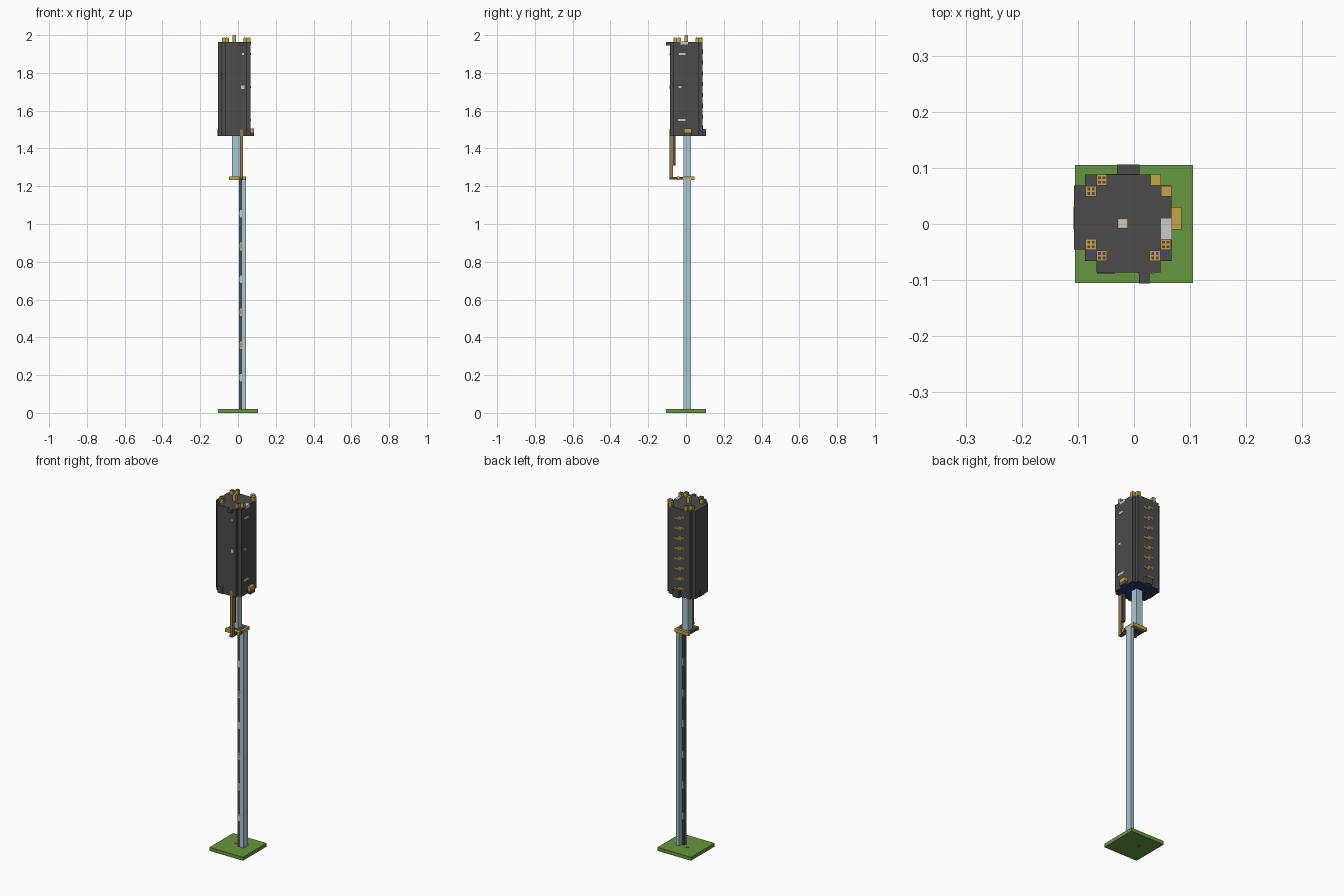
import bpy, bmesh

cube = bpy.data.objects.get("Cube")
if cube:
    bpy.data.objects.remove(cube)


def material(name, rgb):
    m = bpy.data.materials.new(name)
    m.use_nodes = True
    m.diffuse_color = (*rgb, 1)
    m.node_tree.nodes["Principled BSDF"].inputs["Base Color"].default_value = (*rgb, 1)
    return m


DARK = material("charcoal", (0.07, 0.07, 0.07))
GOLD = material("gold", (0.58, 0.37, 0.06))
BRONZE = material("bronze", (0.34, 0.2, 0.05))
GREEN = material("grass green", (0.13, 0.31, 0.05))
BLUE = material("pale blue", (0.4, 0.58, 0.65))
NAVY = material("navy", (0.02, 0.035, 0.18))
LIGHT = material("light grey", (0.6, 0.6, 0.6))
ORANGE = material("orange", (0.6, 0.24, 0.1))
BROWN = material("brown", (0.22, 0.1, 0.05))


def finish(name, bm, mats):
    bmesh.ops.recalc_face_normals(bm, faces=bm.faces)
    mesh = bpy.data.meshes.new(name)
    bm.to_mesh(mesh)
    bm.free()
    for m in mats:
        mesh.materials.append(m)
    ob = bpy.data.objects.new(name, mesh)
    bpy.context.collection.objects.link(ob)
    return ob


def prism(name, outline, low, high, mats):
    """Extrude a plan outline; the underside takes the last material."""
    bm = bmesh.new()
    face = bm.faces.new([bm.verts.new((x, y, low)) for x, y in outline])
    geom = bmesh.ops.extrude_face_region(bm, geom=[face], use_keep_orig=True)["geom"]
    for v in geom:
        if isinstance(v, bmesh.types.BMVert):
            v.co.z = high
    for f in bm.faces:
        if f.calc_center_median().z < low + 0.001:
            f.material_index = len(mats) - 1
    return finish(name, bm, mats)


def box(name, mat, x, y, z):
    """Box from (low, high) ranges on each axis."""
    bm = bmesh.new()
    bmesh.ops.create_cube(bm, size=1)
    for v in bm.verts:
        for i, (lo, hi) in enumerate((x, y, z)):
            v.co[i] = hi if v.co[i] > 0 else lo
    return finish(name, bm, [mat])


# Ground slab with a bare patch beside the pole
box("base", GREEN, (-0.105, 0.105), (-0.105, 0.105), (0, 0.02))
box("bare_patch", BROWN, (-0.03, -0.012), (0.007, 0.025), (-0.0005, 0.021))

# L-shaped pole with a dark cable column in its front right corner
prism("pole", [(0.022, -0.012), (0.043, -0.012), (0.043, 0.027), (0.024, 0.027),
               (0.024, 0.007), (0.022, 0.007)], 0.02, 1.24, [BLUE])
box("cable_column", DARK, (0.007, 0.022), (-0.011, 0.006), (0.02, 1.24))
box("pole_edge", BLUE, (0.004, 0.008), (-0.012, -0.004), (0.02, 1.24))
for i in range(6):
    z = 0.185 + i * 0.174
    mat = ORANGE if i in (1, 2, 4) else LIGHT
    box(f"front_clip_{i}", BLUE, (0.01, 0.02), (-0.0125, -0.01), (z - 0.02, z + 0.02))
    box(f"clip_centre_{i}", mat, (0.009, 0.021), (-0.0135, -0.011), (z - 0.012, z + 0.012))
    box(f"back_clip_{i}", BLUE, (0.009, 0.02), (0.004, 0.0075), (z - 0.02, z + 0.02))

# Bracket, arm and upright between pole and lamp
box("bracket_plate", DARK, (-0.046, 0.04), (-0.045, 0.043), (1.235, 1.25))
for i, y in enumerate((-0.047, 0.032)):
    box(f"bracket_edge_{i}", GOLD, (-0.048, 0.041), (y, y + 0.013), (1.233, 1.252))
box("bracket_side", GOLD, (0.032, 0.042), (-0.015, 0.035), (1.234, 1.251))
box("bracket_arm", DARK, (0.008, 0.027), (-0.088, -0.02), (1.235, 1.25))
box("upright", BRONZE, (0.01, 0.027), (-0.088, -0.07), (1.24, 1.5))
box("upright_backing", DARK, (0.01, 0.027), (-0.07, -0.055), (1.31, 1.47))
box("neck", BLUE, (-0.032, 0.007), (-0.012, 0.026), (1.245, 1.475))

# Stepped eight-sided lamp housing with navy underside
prism("lamp_housing", [
    (-0.107, -0.045), (-0.087, -0.045), (-0.087, -0.066), (-0.067, -0.066),
    (-0.067, -0.086), (0.047, -0.086), (0.047, -0.066), (0.067, -0.066),
    (0.067, 0.069), (0.048, 0.069), (0.048, 0.088), (-0.087, 0.088),
    (-0.087, 0.069), (-0.107, 0.069)], 1.467, 1.963, [DARK, NAVY])

# Corner caps in stepped pairs, most of them studded on top
corners = [("front_right", -0.067, -0.046, 1, True), ("front_left", 0.047, -0.046, -1, True),
           ("back_left", 0.048, 0.069, -1, False), ("back_right", -0.067, 0.069, 1, True)]
for name, x, y, s, studded in corners:
    inner = y if y > 0 else y - 0.02
    outer = y - 0.02 if y > 0 else y
    for part, side, y0 in (("inner", s, inner), ("outer", -s, outer)):
        x0 = min(x, x + side * 0.019)
        box(f"{name}_cap_{part}", GOLD, (x0, x0 + 0.019), (y0, y0 + 0.019), (1.955, 1.986))
        if studded:
            for i in range(4):
                u, v = x0 + 0.003 + i % 2 * 0.008, y0 + 0.003 + i // 2 * 0.008
                box(f"{name}_{part}_stud_{i}", DARK, (u, u + 0.005), (v, v + 0.005), (1.985, 1.987))
box("centre_rod", GOLD, (-0.029, -0.011), (-0.008, 0.01), (1.95, 1.999))
box("centre_rod_top", LIGHT, (-0.027, -0.013), (-0.006, 0.008), (1.998, 2.0))

# Bottom feet and top hook
box("back_foot", DARK, (-0.03, 0.01), (0.08, 0.106), (1.465, 1.503))
box("left_foot", DARK, (0.06, 0.085), (-0.01, 0.03), (1.465, 1.485))
box("left_foot_cap", GOLD, (0.06, 0.085), (-0.01, 0.03), (1.485, 1.505))
box("right_foot", DARK, (-0.108, -0.07), (-0.01, 0.03), (1.465, 1.503))
box("front_foot", DARK, (-0.066, -0.035), (-0.088, -0.07), (1.465, 1.503))
box("top_hook", DARK, (0.009, 0.028), (-0.106, -0.08), (1.945, 1.963))

# Light plates on the left, top and front walls
for i, (y, w, z) in enumerate(((-0.02, 0.034, 1.9), (-0.032, 0.014, 1.725), (-0.022, 0.04, 1.55))):
    box(f"side_plate_{i}", LIGHT, (0.065, 0.068), (y - w / 2, y + w / 2), (z - 0.006, z + 0.006))
box("top_plate", LIGHT, (0.048, 0.068), (-0.028, 0.01), (1.95, 1.965))
for z, r in ((1.725, 0.009), (1.9, 0.005)):
    box("front_plate", LIGHT, (0.026 - r, 0.026 + r), (-0.088, -0.085), (z - r, z + r))

# Rows of staggered vents on the back wall
for i in range(8):
    z = 1.912 - i * 0.0572
    box(f"vent_upper_{i}", BRONZE, (-0.05, -0.012), (0.086, 0.0892), (z, z + 0.011))
    box(f"vent_lower_{i}", BRONZE, (-0.03, 0.01), (0.086, 0.0892), (z - 0.011, z))
